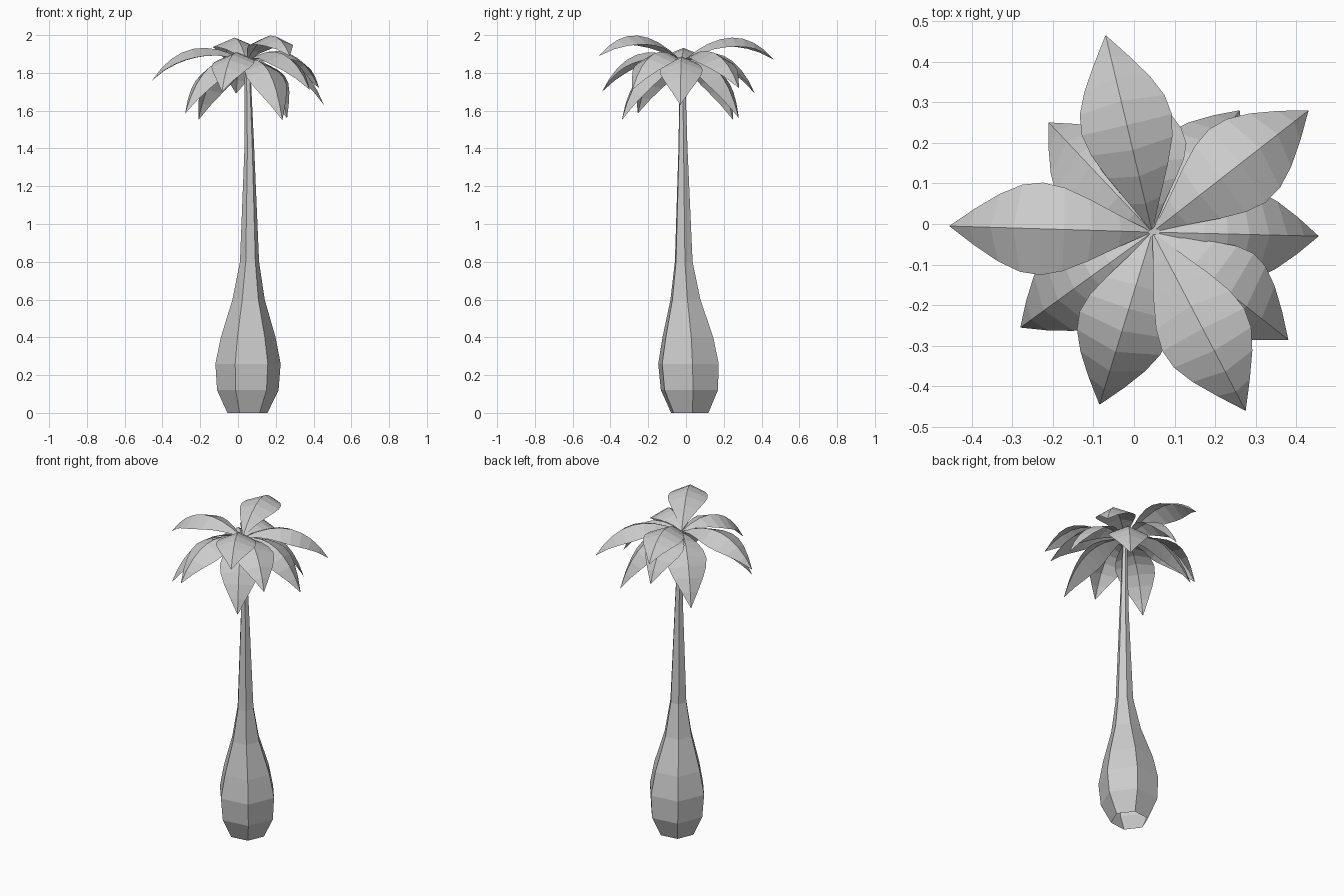
import bpy, bmesh, math
from mathutils import Vector

if "Cube" in bpy.data.objects:
    bpy.data.objects.remove(bpy.data.objects["Cube"])

CROWN = Vector((0.045, -0.02, 1.86))


def add_object(name, bm):
    bmesh.ops.remove_doubles(bm, verts=bm.verts, dist=1e-5)
    mesh = bpy.data.meshes.new(name)
    bm.to_mesh(mesh)
    bm.free()
    ob = bpy.data.objects.new(name, mesh)
    bpy.context.collection.objects.link(ob)
    return ob


# Swollen six-sided trunk, open underneath: (z, radius, centre x, centre y)
def make_trunk():
    rings = [(0, .107, .05, .02), (.12, .164, .052, .018), (.26, .174, .053, .013),
             (.4, .146, .054, .01), (.6, .086, .056, -.003), (.8, .051, .061, -.012),
             (1.4, .026, .06, -.016), (1.865, .014, .05, -.02)]
    bm = bmesh.new()
    loops = []
    for z, r, cx, cy in rings:
        loops.append([bm.verts.new((cx + r * math.cos(math.radians(7 + 60 * k)),
                                    cy + r * math.sin(math.radians(7 + 60 * k)), z))
                      for k in range(6)])
    for a, b in zip(loops, loops[1:]):
        for k in range(6):
            n = (k + 1) % 6
            bm.faces.new((a[k], a[n], b[n], b[k]))
    bm.faces.new(loops[-1])
    add_object("trunk", bm)


# Arching leaf folded along its midrib, from the crown to the given tip
def make_leaf(name, tip, segments=8, half_width=.114, fold=.42):
    tip = Vector(tip)
    ctrl = CROWN.lerp(tip, .58 + (1.89 - tip.z) * .35)
    ctrl.z = 2.045 + (tip.z - 1.76) * .58
    out = Vector((tip.x - CROWN.x, tip.y - CROWN.y, 0)).normalized()
    side = Vector((-out.y, out.x, 0))
    bm = bmesh.new()
    rows = []
    for i in range(segments + 1):
        t = i / segments
        mid = CROWN * (1 - t) ** 2 + ctrl * (2 * t * (1 - t)) + tip * t * t
        tangent = ((ctrl - CROWN) * (1 - t) + (tip - ctrl) * t).normalized()
        normal = tangent.cross(side)
        w = half_width * math.sin(math.pi * t ** 1.05) if 0 < i < segments else 0
        drop = normal * (w * fold)
        if w:
            pts = (mid - side * w - drop, mid, mid + side * w - drop)
            rows.append([bm.verts.new(p) for p in pts])
        else:
            rows.append([bm.verts.new(mid)] * 3)
    for a, b in zip(rows, rows[1:]):
        for k in (0, 1):
            corners = list(dict.fromkeys((a[k], b[k], b[k + 1], a[k + 1])))
            bm.faces.new(corners)
    add_object(name, bm)


make_trunk()

# Leaf tips, from the raised top leaves to the drooping lower ones
tips = [(.275, -.46, 1.89), (-.07, .465, 1.87), (-.455, -.005, 1.76), (.43, .28, 1.72),
        (-.085, -.445, 1.70), (.38, -.285, 1.71), (-.01, .365, 1.69), (.455, -.03, 1.63),
        (-.28, -.255, 1.585), (.26, .28, 1.56), (-.21, .25, 1.55), (.235, -.34, 1.55)]
for i, tip in enumerate(tips):
    make_leaf(f"leaf_{i + 1}", tip)
